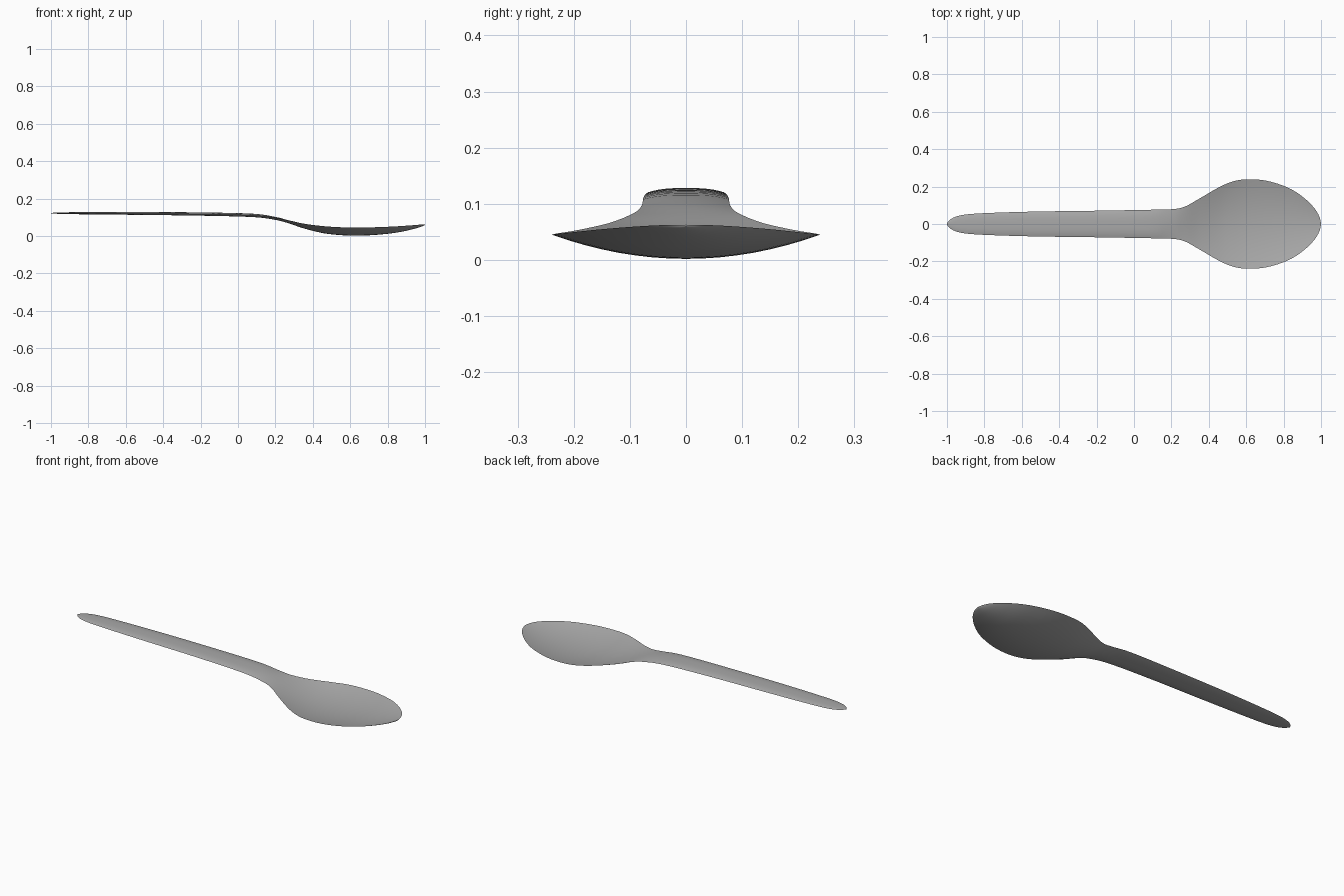
import bpy, bmesh
from mathutils import Vector

if "Cube" in bpy.data.objects:
    bpy.data.objects.remove(bpy.data.objects["Cube"])

# Stations along the spoon: x, half width, rim z, top centre z, underside centre z
STATIONS = [
    (-1.00, 0.002, .1220, .1230, .1210),
    (-0.985, 0.022, .1220, .1245, .1195),
    (-0.94, 0.043, .1220, .1260, .1180),
    (-0.84, 0.056, .1220, .1275, .1160),
    (-0.55, 0.066, .1210, .1280, .1130),
    (-0.20, 0.071, .1180, .1260, .1085),
    (0.08, 0.076, .1110, .1190, .1010),
    (0.20, 0.079, .0970, .1020, .0860),
    (0.27, 0.092, .0840, .0830, .0680),
    (0.35, 0.136, .0660, .0560, .0410),
    (0.45, 0.194, .0530, .0300, .0160),
    (0.53, 0.228, .0475, .0190, .0060),
    (0.61, 0.239, .0450, .0150, .0020),
    (0.71, 0.231, .0460, .0170, .0040),
    (0.82, 0.196, .0500, .0260, .0140),
    (0.90, 0.147, .0550, .0390, .0280),
    (0.96, 0.090, .0595, .0520, .0430),
    (0.99, 0.042, .0620, .0600, .0540),
    (1.00, 0.003, .0625, .0627, .0600),
]
STEPS, ACROSS = 4, 16


def catmull(a, b, c, d, t):
    return tuple(.5 * (2*q + (r-p)*t + (2*p-5*q+4*r-s)*t*t + (3*q-p-3*r+s)*t**3)
                 for p, q, r, s in zip(a, b, c, d))


# Smooth the stations
rows = []
last = len(STATIONS) - 1
for i in range(last):
    a, b = STATIONS[max(i-1, 0)], STATIONS[i]
    c, d = STATIONS[i+1], STATIONS[min(i+2, last)]
    rows += [catmull(a, b, c, d, k / STEPS) for k in range(STEPS)]
rows.append(STATIONS[-1])

# Loft closed sections: over the top, back along the underside
bm = bmesh.new()
rings = []
for x, w, rim, top, under in rows:
    us = [-1 + 2*k/ACROSS for k in range(ACROSS + 1)]
    p = 3 if x < .15 else 2
    pts = [Vector((x, w*u, top + (rim-top) * abs(u)**p)) for u in us]
    pts += [Vector((x, w*u, under + (rim-under) * abs(u)**p)) for u in us[-2:0:-1]]
    rings.append([bm.verts.new(v) for v in pts])
n = len(rings[0])
for r, s in zip(rings, rings[1:]):
    for k in range(n):
        bm.faces.new((r[k], r[(k+1) % n], s[(k+1) % n], s[k]))
bm.faces.new(rings[0])
bm.faces.new(rings[-1])
bmesh.ops.recalc_face_normals(bm, faces=bm.faces)

# Spoon object
mesh = bpy.data.meshes.new("spoon")
bm.to_mesh(mesh)
bm.free()
spoon = bpy.data.objects.new("spoon", mesh)
bpy.context.collection.objects.link(spoon)
bpy.context.view_layer.objects.active = spoon
spoon.select_set(True)
bpy.ops.object.shade_smooth_by_angle(angle=0.8)

# Dark grey metal
metal = bpy.data.materials.new("dark_metal")
metal.diffuse_color = (0.4, 0.4, 0.4, 1)
metal.use_nodes = True
metal.node_tree.nodes["Principled BSDF"].inputs["Base Color"].default_value = metal.diffuse_color
mesh.materials.append(metal)
